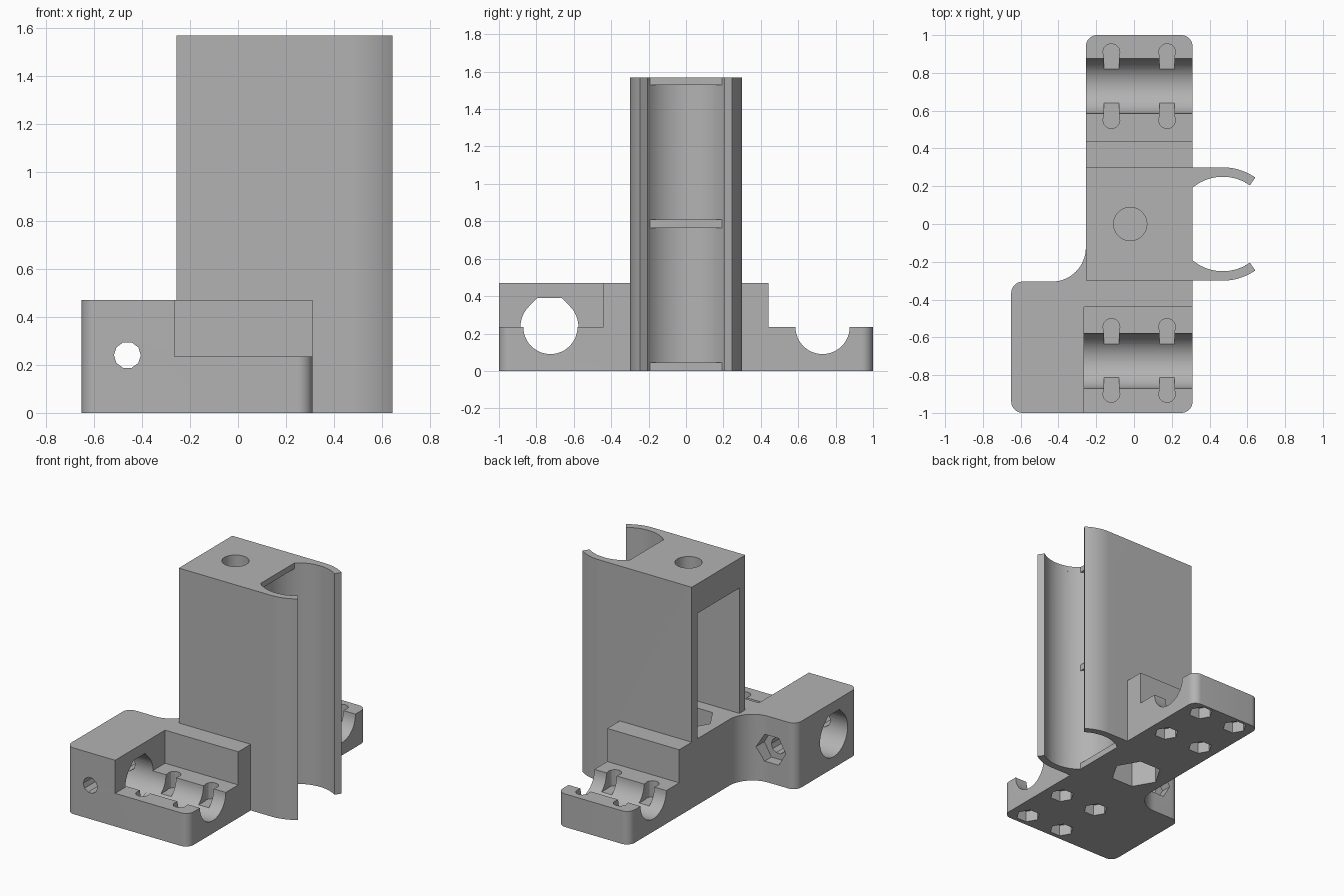
import bpy, bmesh, math

cube = bpy.data.objects.get("Cube")
if cube:
    bpy.data.objects.remove(cube, do_unlink=True)

grey = bpy.data.materials.new("plain_grey")
grey.use_nodes = True
GREY = (0.45, 0.45, 0.45, 1)
grey.diffuse_color = GREY
grey.node_tree.nodes["Principled BSDF"].inputs["Base Color"].default_value = GREY


def arc(cx, cy, r, a0, a1, n=10):
    """Points along an arc, angles in degrees."""
    angles = [math.radians(a0 + (a1 - a0) * i / n) for i in range(n + 1)]
    return [(cx + r * math.cos(a), cy + r * math.sin(a)) for a in angles]


def disc(cx, cy, r, n=48):
    return arc(cx, cy, r, 0, 360, n)[:-1]


def rect(u0, u1, v0, v1):
    return [(u0, v0), (u1, v0), (u1, v1), (u0, v1)]


PLACE = {"x": lambda u, v, w: (w, u, v),
         "y": lambda u, v, w: (u, w, v),
         "z": lambda u, v, w: (u, v, w)}


def prism(name, profile, lo, hi, axis="z"):
    """Extrude a closed profile along an axis."""
    bm = bmesh.new()
    rings = [[bm.verts.new(PLACE[axis](u, v, w)) for u, v in profile] for w in (lo, hi)]
    n = len(profile)
    bm.faces.new(rings[0])
    bm.faces.new(rings[1][::-1])
    for i in range(n):
        j = (i + 1) % n
        bm.faces.new((rings[0][i], rings[1][i], rings[1][j], rings[0][j]))
    bmesh.ops.recalc_face_normals(bm, faces=bm.faces)
    mesh = bpy.data.meshes.new(name)
    bm.to_mesh(mesh)
    bm.free()
    mesh.materials.append(grey)
    ob = bpy.data.objects.new(name, mesh)
    bpy.context.scene.collection.objects.link(ob)
    return ob


def combine(target, tool, operation="DIFFERENCE"):
    """Apply a boolean and discard the tool."""
    mod = target.modifiers.new("shape", "BOOLEAN")
    mod.operation = operation
    mod.solver = "EXACT"
    mod.object = tool
    bpy.context.view_layer.objects.active = target
    bpy.ops.object.modifier_apply(modifier=mod.name)
    bpy.data.objects.remove(tool, do_unlink=True)


def cut(profile, lo, hi, axis="z"):
    combine(bracket, prism("cutter", profile, lo, hi, axis))


LEFT, RIGHT, STEP, TOP, HEIGHT = -0.255, 0.31, 0.235, 0.47, 1.57
R = 0.06

# Base plate with rounded corners and a filleted side block
outline = (arc(-0.65 + R, -1 + R, R, 180, 270)
           + arc(RIGHT - R, -1 + R, R, 270, 360)
           + arc(RIGHT - R, 1 - R, R, 0, 90)
           + arc(LEFT - 0 + R, 1 - R, R, 90, 180)
           + arc(LEFT - 0.18, -0.125, 0.18, 0, -90, 16)
           + arc(-0.65 + R, -0.305 - R, R, 90, 180))
bracket = prism("bearing_bracket", outline, 0, TOP)
cut(rect(-0.5, 0.5, 0.44, 1.2), STEP, 0.6)
cut(rect(-0.265, 0.5, -1.2, -0.44), STEP, 0.6)

# Tower with two curved clip arms
CX, CR = 0.47, 0.25
side = [(LEFT, 0.3)] + arc(CX, 0, 0.3, 90, 55, 12) + arc(CX, 0, CR, 55, 129.8, 24)
tower = prism("clip_tower", side + [(x, -y) for x, y in reversed(side)], 0, HEIGHT)
combine(bracket, tower, "UNION")

# Clip bore, leaving three thin ribs
for lo, hi in ((0.045, 0.765), (0.81, 1.53)):
    cut(disc(CX, 0, CR, 72), lo, hi)

# Hollow tower, its bolt hole and the nut pockets
cut(rect(-0.4, 0.16, -0.235, 0.235), TOP, 1.36)
cut(disc(-0.02, 0, 0.088), 1.2, 1.7)
cut(disc(-0.02, 0, 0.17, 6), 0.28, 0.6)
cut(disc(-0.02, 0, 0.17, 6), -0.1, 0.2)

# Rod grooves, and the flat-topped rod bore through the side block
cut(disc(0.73, STEP, 0.145), -0.5, 0.5, "x")
cut(disc(-0.725, STEP, 0.145), -0.3, 0.5, "x")
bore = arc(-0.73, STEP, 0.155, 135, 405, 36) + [(-0.665, 0.39), (-0.795, 0.39)]
cut(bore, -0.8, -0.265, "x")

# Clamp screw hole and nut pocket in the side block
cut(disc(-0.46, 0.24, 0.056, 10), -1.1, -0.2, "y")
cut(disc(-0.46, 0.24, 0.11, 6), -0.38, -0.2, "y")

# Screw holes beside each groove, with slots and nut pockets below
for x in (-0.12, 0.175):
    for y, inner in ((0.91, 0.82), (0.55, 0.64), (-0.545, -0.635), (-0.9, -0.81)):
        cut(disc(x, y, 0.045, 12), 0.12, 0.4)
        cut(rect(x - 0.04, x + 0.04, min(y, inner), max(y, inner)), 0.12, 0.4)
        cut(disc(x, y, 0.08, 6), -0.1, 0.08)

# Smooth curves with crisp edges
bpy.ops.object.select_all(action="DESELECT")
bracket.select_set(True)
bpy.context.view_layer.objects.active = bracket
bpy.ops.object.shade_smooth_by_angle(angle=math.radians(28))
